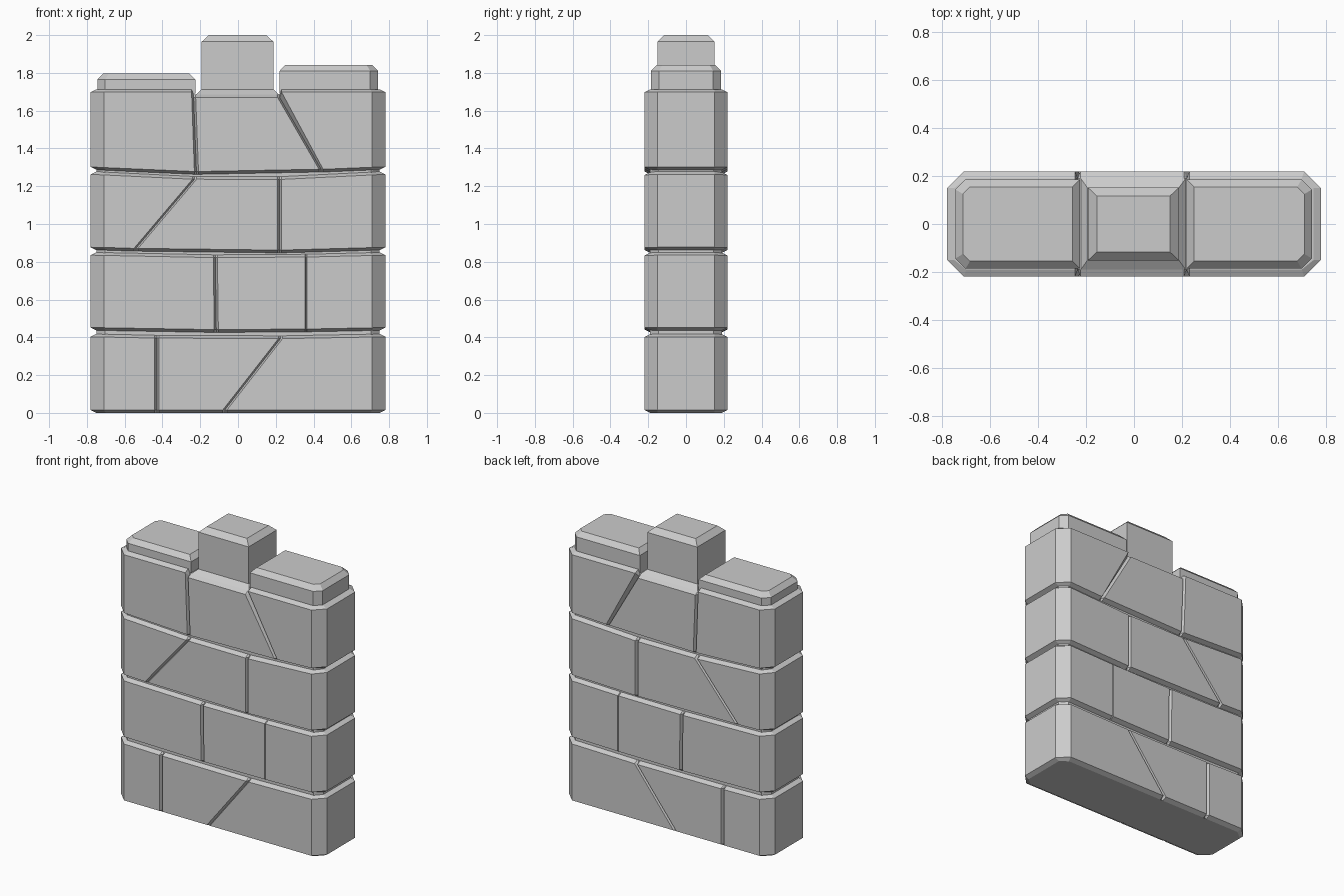
import bpy, bmesh

if "Cube" in bpy.data.objects:
    bpy.data.objects.remove(bpy.data.objects["Cube"])

HX, HY, C = 0.78, 0.22, 0.07   # half length, half depth, corner chamfer
INSET, LIP = 0.03, 0.015       # bevel depth and height of each course


def finish(name, bm):
    bmesh.ops.remove_doubles(bm, verts=bm.verts, dist=1e-5)
    bmesh.ops.recalc_face_normals(bm, faces=bm.faces)
    mesh = bpy.data.meshes.new(name)
    bm.to_mesh(mesh)
    bm.free()
    bpy.context.collection.objects.link(bpy.data.objects.new(name, mesh))


def course(name, z_end, joints, cap=None, step=0.0):
    """One row of stones. joints: (x bottom, x top, z bottom, z top, half groove width)."""
    zb, zt = z_end
    # columns along the front: x bottom, x top, z bottom, z top, y, inset dx, inset y
    ji, jo = joints[0], joints[-1]

    def near_end(j, s):
        t = C / (HX - abs(j[1]))
        return (s * (HX - C), s * (HX - C), zb + (j[2] - zb) * t,
                zt + (j[3] + step - zt) * t, HY, -s * 0.01, HY - INSET)

    cols = [(-HX, -HX, zb, zt, HY - C, INSET, HY - C), near_end(ji, -1)]
    for xb, xt, b, t, g in joints:
        for k in (-1, 0, 1):
            outer = k * xt > 0
            depth = HY - (min(0.028, g * 3) if k == 0 else 0)
            cols.append((xb + k * g, xt + k * g, b, t + (step if outer else 0),
                         depth, 0, HY - INSET))
    cols += [near_end(jo, 1), (HX, HX, zb, zt, HY - C, -INSET, HY - C)]

    bm = bmesh.new()

    def column(c, s):
        xb, xt, b, t, y, dx, yi = c
        low = max(b - LIP, 0)
        pts = [(xb + dx, s * yi, low), (xb, s * y, b),
               (xt, s * y, t), (xt + dx, s * yi, t + LIP)]
        return [bm.verts.new(p) for p in pts]

    front = [column(c, -1) for c in cols]
    back = [column(c, 1) for c in cols]
    ring = front + back[::-1]
    for a, b in zip(ring, ring[1:] + ring[:1]):
        for k in range(3):
            bm.faces.new((a[k], b[k], b[k + 1], a[k + 1]))
    # close the exposed underside or top with strips from front to back
    if cap is not None:
        for i in range(len(cols) - 1):
            bm.faces.new((front[i][cap], front[i + 1][cap],
                          back[i + 1][cap], back[i][cap]))
    finish(name, bm)


def stack(name, levels, close=True):
    """Chamfered box from rings: (x0, x1, half depth, left chamfer, right chamfer, z)."""
    bm = bmesh.new()
    rings = []
    for x0, x1, h, a, b, z in levels:
        pts = [(x0 + a, -h), (x1 - b, -h), (x1, b - h), (x1, h - b),
               (x1 - b, h), (x0 + a, h), (x0, h - a), (x0, a - h)]
        rings.append([bm.verts.new((x, y, z)) for x, y in pts])
    for lo, hi in zip(rings, rings[1:]):
        for i in range(8):
            j = (i + 1) % 8
            bm.faces.new((lo[i], lo[j], hi[j], hi[i]))
    if close:
        bm.faces.new(rings[-1])
    finish(name, bm)


# four courses of stones, sagging slightly towards the middle
G = 0.011
course("bottom_course", (0.015, 0.403),
       [(-0.43, -0.43, 0.015, 0.396, G), (-0.07, 0.225, 0.015, 0.393, G)], cap=0)
course("second_course", (0.452, 0.835),
       [(-0.115, -0.12, 0.441, 0.822, G), (0.36, 0.36, 0.444, 0.825, 0.004)])
course("third_course", (0.877, 1.263),
       [(-0.54, -0.23, 0.871, 1.237, G), (0.22, 0.22, 0.862, 1.236, G)])
course("top_course", (1.302, 1.698),
       [(-0.22, -0.235, 1.278, 1.671, G), (0.44, 0.22, 1.29, 1.671, G)],
       cap=3, step=0.027)

# recessed mortar bands between courses
for i, (z0, z1) in enumerate([(0.405, 0.44), (0.834, 0.865), (1.25, 1.29)]):
    e, h = HX - INSET, HY - INSET
    stack(f"mortar_band_{i + 1}", [(-e, e, h, 0.045, 0.045, z0),
                                   (-e, e, h, 0.045, 0.045, z1)], close=False)

# sloped seat under the middle merlon
stack("merlon_seat", [(-0.222, 0.215, 0.19, 0, 0, 1.686),
                      (-0.195, 0.188, 0.152, 0, 0, 1.712)])

# three capping stones
stack("middle_merlon", [(-0.192, 0.187, 0.152, 0, 0, 1.70),
                        (-0.192, 0.187, 0.152, 0, 0, 1.965),
                        (-0.155, 0.15, 0.117, 0, 0, 2.0)])
stack("left_cap", [(-0.745, -0.225, 0.186, 0.042, 0, 1.69),
                   (-0.745, -0.225, 0.186, 0.042, 0, 1.765),
                   (-0.714, -0.257, 0.155, 0.03, 0, 1.796)])
stack("right_cap", [(0.22, 0.742, 0.186, 0, 0.042, 1.69),
                    (0.22, 0.742, 0.186, 0, 0.042, 1.81),
                    (0.25, 0.711, 0.155, 0, 0.03, 1.842)])
